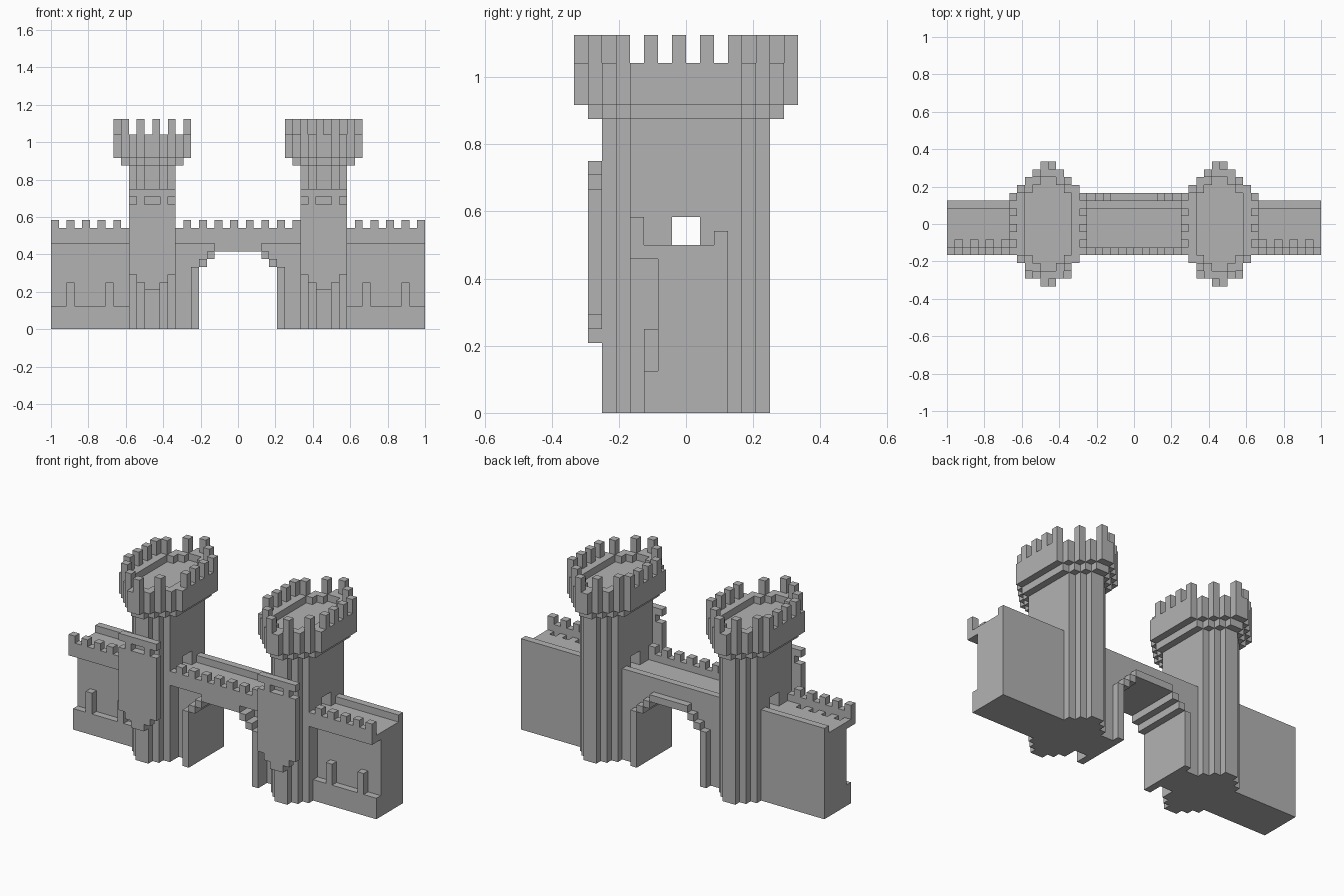
import bpy
import bmesh

cube = bpy.data.objects.get("Cube")
if cube:
    bpy.data.objects.remove(cube, do_unlink=True)

UNIT = 1 / 24  # edge of one building block

stone = bpy.data.materials.new("grey_stone")
stone.use_nodes = True
colour = (0.45, 0.45, 0.45, 1)
stone.diffuse_color = colour
stone.node_tree.nodes["Principled BSDF"].inputs["Base Color"].default_value = colour


def box(x0, x1, y0, y1, z0, z1):
    return {(x, y, z) for x in range(x0, x1) for y in range(y0, y1)
            for z in range(z0, z1)}


def mirrored(cells):
    return {(-1 - x, y, z) for x, y, z in cells}


def build(name, cells):
    """Turn a set of blocks into a mesh made of their outer faces."""
    bm = bmesh.new()
    verts = {}

    def vert(p):
        if p not in verts:
            verts[p] = bm.verts.new([c * UNIT for c in p])
        return verts[p]

    for cell in cells:
        for axis in range(3):
            for side in (0, 1):
                beside = list(cell)
                beside[axis] += 2 * side - 1
                if tuple(beside) in cells:
                    continue
                u, v = (axis + 1) % 3, (axis + 2) % 3
                ring = []
                for du, dv in ((0, 0), (1, 0), (1, 1), (0, 1)):
                    p = list(cell)
                    p[axis] += side
                    p[u] += du
                    p[v] += dv
                    ring.append(vert(tuple(p)))
                bm.faces.new(ring if side else ring[::-1])
    mesh = bpy.data.meshes.new(name)
    bm.to_mesh(mesh)
    bm.free()
    mesh.materials.append(stone)
    obj = bpy.data.objects.new(name, mesh)
    bpy.context.collection.objects.link(obj)


def oval(cx, inset, z0, z1):
    """Stepped oval slab around a tower centre, shrunk by inset."""
    cells = set()
    for row in range(8 - inset):
        half = min(5 - inset, 8 - inset - row)
        for y in (row, -1 - row):
            cells |= box(cx - half, cx + half, y, y + 1, z0, z1)
    return cells


def rim(cx):
    """Outermost blocks of the tower head."""
    plan = {(x, y) for x, y, z in oval(cx, 0, 0, 1)}
    return [(x, y) for x, y in plan if not {
        (x + 1, y), (x - 1, y), (x, y + 1), (x, y - 1)} <= plan]


# Towers: shaft with a passage, flared head, battlements and front shield
for side, cx in (("right", -11), ("left", 11)):
    shaft = oval(cx, 2, 0, 21) - box(cx - 3, cx + 3, -1, 1, 12, 14)
    build(side + "_tower_shaft", shaft)

    head = oval(cx, 1, 21, 22) | oval(cx, 0, 22, 25)
    head -= oval(cx, 2, 24, 25)
    for x, y in rim(cx):
        if x in (cx - 5, cx + 4):
            raised = y % 2 == 1
        elif side == "left" and y < 0:
            raised = x % 2 == 0
        else:
            raised = x % 2 == 1
        if raised:
            head |= box(x, x + 1, y, y + 1, 25, 27)
    build(side + "_tower_head", head)

    shield = set()
    for half, foot in ((3, 7), (2, 6), (1, 5)):
        shield |= box(cx - half, cx + half, -7, -6, foot, 18)
    for a, b in ((-3, -2), (-1, 1), (2, 3)):
        shield -= box(cx + a, cx + b, -7, -6, 16, 17)
    build(side + "_tower_shield", shield)

# Outer walls: plinth, buttresses, overhanging walkway and battlements
wall = box(-24, -13, -2, 3, 0, 12) | box(-24, -13, -3, -2, 0, 3)
for x in (-22, -17):
    wall |= box(x, x + 1, -3, -2, 3, 6)
wall |= box(-24, -13, -4, -2, 11, 12) | box(-24, -13, -4, -3, 12, 13)
wall |= box(-24, -13, 2, 3, 12, 13)
for x in range(-24, -14, 2):
    wall |= box(x, x + 1, -4, -3, 13, 14)
for x in range(-23, -15, 2):
    wall -= box(x, x + 1, -3, -2, 11, 12)
build("right_outer_wall", wall)
build("left_outer_wall", mirrored(wall))

# Gate wall between the towers, with its walkway
gate = box(-8, 8, -2, 3, 0, 12) | box(-8, 8, -4, -2, 11, 12)
gate |= box(-8, 8, -4, -3, 12, 13) | box(-8, 8, 2, 3, 12, 13)
for x in range(-7, 8, 2):
    gate |= box(x, x + 1, -4, -3, 13, 14)

# Stepped arch band on both faces, then the opening through it
for half, top in ((6, 8), (5, 9), (4, 10), (3, 11)):
    gate |= box(-half, half, -4, 4, 0, top)
for half, top in ((5, 8), (4, 9), (3, 10)):
    gate -= box(-half, half, -4, 4, 0, top)
build("gate_wall", gate)
